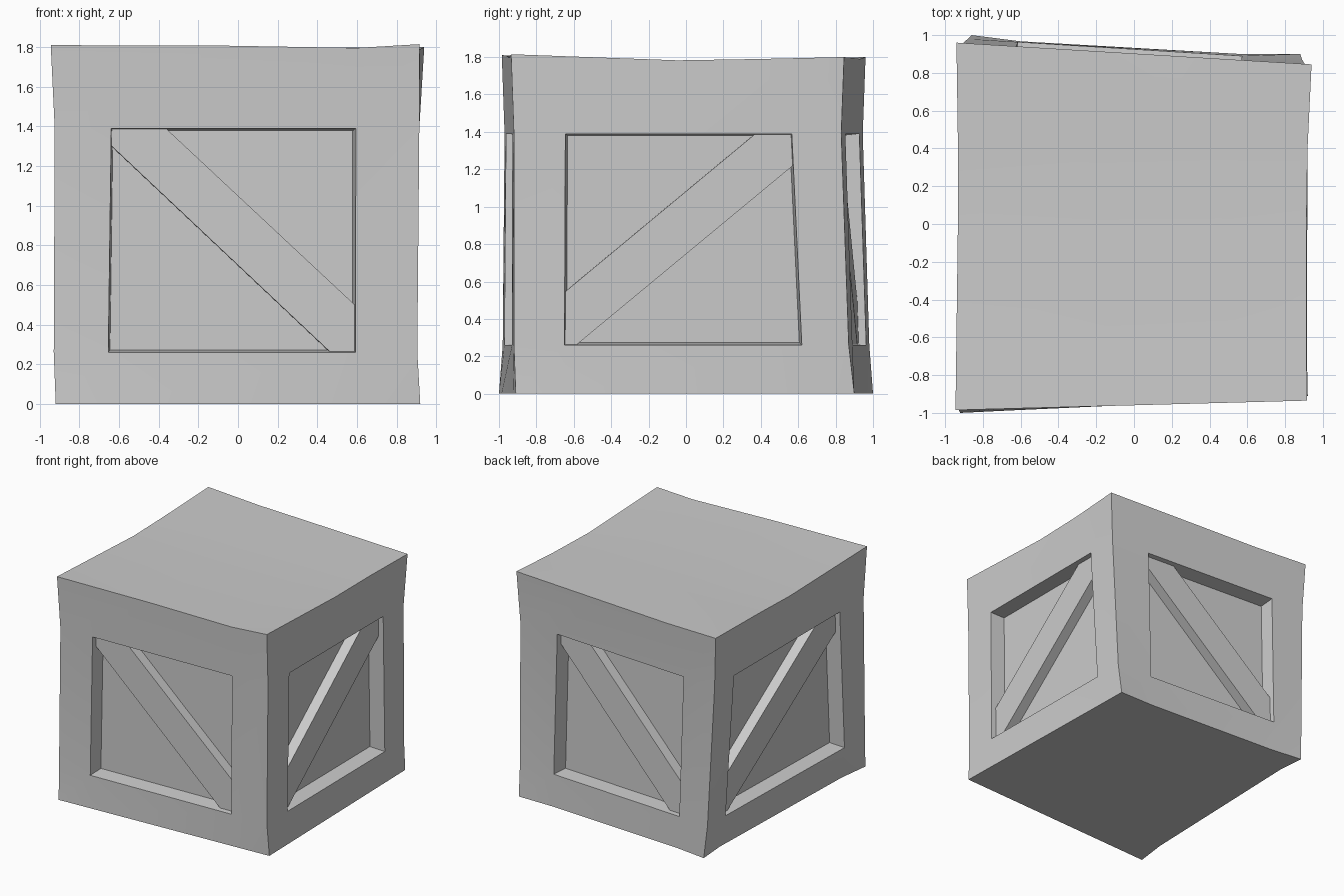
import bpy
import bmesh
from mathutils import Vector

cube = bpy.data.objects.get("Cube")
if cube:
    bpy.data.objects.remove(cube, do_unlink=True)

RECESS = 0.125      # depth of the side panels
BRACE_INSET = 0.04  # how far the braces sit behind the frame
TAPER = 0.02        # how much the panels shrink towards their backs

grey = bpy.data.materials.new("plain_grey")
grey.use_nodes = True
grey.diffuse_color = (0.6, 0.6, 0.6, 1)
grey.node_tree.nodes["Principled BSDF"].inputs["Base Color"].default_value = (0.6, 0.6, 0.6, 1)


def finish(name, bm):
    """Weld, orient and store a bmesh as a smooth-by-angle object."""
    bmesh.ops.remove_doubles(bm, verts=bm.verts, dist=0.0005)
    bmesh.ops.recalc_face_normals(bm, faces=bm.faces)
    mesh = bpy.data.meshes.new(name)
    bm.to_mesh(mesh)
    bm.free()
    mesh.materials.append(grey)
    obj = bpy.data.objects.new(name, mesh)
    bpy.context.collection.objects.link(obj)
    bpy.ops.object.select_all(action='DESELECT')
    obj.select_set(True)
    bpy.context.view_layer.objects.active = obj
    bpy.ops.object.shade_smooth_by_angle(angle=0.52)


def face(bm, pts):
    return bm.faces.new([bm.verts.new(p) for p in pts])


# Warped upright corner edges: (x, y) at each of four heights, and the top height
LEVELS = (0, 0.26, 1.39)


def post(top, *xy):
    return [Vector((x, y, z)) for (x, y), z in zip(xy, LEVELS + (top,))]


front_l = post(1.81, (-.92, -1.0), (-.93, -.98), (-.925, -.97), (-.945, -.985))
front_r = post(1.815, (.92, -.91), (.905, -.92), (.915, -.92), (.915, -.935))
back_r = post(1.80, (.88, .90), (.89, .87), (.915, .83), (.94, .845))
back_l = post(1.80, (-.86, 1.0), (-.88, .98), (-.92, .945), (-.94, .96))

# Each side: name, start and end post, window edges at bottom and top,
# bend points, sag and pinch of the top edge, pinch of the bottom edge,
# and whether the brace climbs to the right
SIDES = [
    ("front", front_l, front_r, (.15, .83), (.155, .826), (.45, .83), (.004, .018), 0, 0, False),
    ("right", front_r, back_r, (.151, .86), (.157, .849), (.5, .75), (.025, .014), .015, 0, True),
    ("back", back_r, back_l, (.18, .85), (.19, .84), (.4, .75), (.005, .01), 0, .018, False),
    ("left", back_l, front_l, (.115, .87), (.13, .84), (.3, .5), (.018, .03), .01, .025, True),
]
FALLING = [(0, 1), (0, .925), (.9, 0), (1, 0), (1, .21), (.225, 1)]
RISING = [(0, 0), (.05, 0), (1, .85), (1, 1), (.84, 1), (0, .25)]


def side_grid(a, b, low, high, bends, sags, pinch_top, pinch_low):
    """Four rows of four points across one side."""
    inward = Vector((0, 0, 1)).cross(b[0] - a[0]).normalized()
    grid = []
    for row, cuts in enumerate((low, low, high, bends)):
        grid.append([a[row].lerp(b[row], t) for t in (0, *cuts, 1)])
    for c, sag in zip((1, 2), sags):
        grid[3][c] += inward * pinch_top - Vector((0, 0, sag))
        grid[0][c] += inward * pinch_low
    return grid


shell = bmesh.new()
tops, bottoms = [], []
for name, a, b, low, high, bends, sags, pinch_top, pinch_low, rising in SIDES:
    g = side_grid(a, b, low, high, bends, sags, pinch_top, pinch_low)
    tops.append(g[3])
    bottoms += g[0][:3]
    window = [g[1][1], g[1][2], g[2][2], g[2][1]]
    centre = sum(window, Vector()) / 4
    inward = (window[3] - window[1]).cross(window[2] - window[0]).normalized()
    if inward.dot(centre - Vector((0, 0, centre.z))) > 0:
        inward.negate()

    # Frame around the window
    for r in range(3):
        for c in range(3):
            if (r, c) != (1, 1):
                face(shell, [g[r][c], g[r][c + 1], g[r + 1][c + 1], g[r + 1][c]])

    # Recessed panel and its reveal
    sunk = [p.lerp(centre, TAPER) + inward * RECESS for p in window]
    face(shell, sunk)
    for i in range(4):
        j = (i + 1) % 4
        face(shell, [window[i], window[j], sunk[j], sunk[i]])

    # Diagonal brace
    brace = bmesh.new()
    outline = []
    for u, v in (RISING if rising else FALLING):
        p = window[0].lerp(window[1], u).lerp(window[3].lerp(window[2], u), v)
        outline.append(p + inward * BRACE_INSET)
    cap = face(brace, outline)
    ext = bmesh.ops.extrude_face_region(brace, geom=[cap], use_keep_orig=True)
    moved = [e for e in ext["geom"] if isinstance(e, bmesh.types.BMVert)]
    bmesh.ops.translate(brace, verts=moved, vec=inward * (RECESS - BRACE_INSET + .01))
    finish(name + "_brace", brace)

# Lid, lofted between the front and back top edges
near, right, far, left = tops
far, left = far[::-1], left[::-1]
lid = [near]
for r in (1, 2):
    lid.append([left[r].lerp(right[r], t) for t in (0, .4, .75, 1)])
lid.append(far)
for r in range(3):
    for c in range(3):
        face(shell, [lid[r][c], lid[r][c + 1], lid[r + 1][c + 1], lid[r + 1][c]])

# Flat underside
face(shell, bottoms)
finish("crate_shell", shell)
